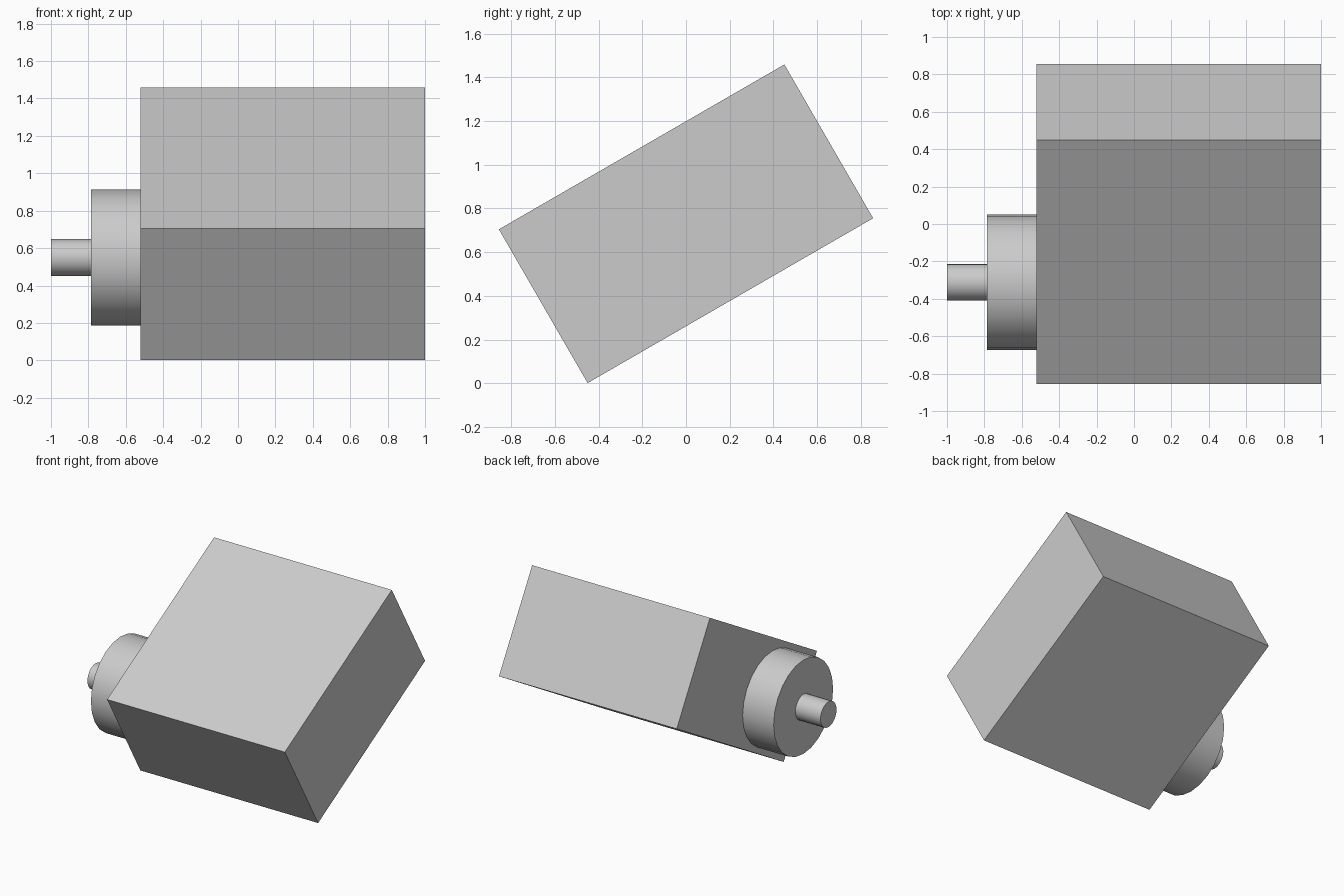
import bpy
from math import radians, pi
from mathutils import Matrix, Vector

cube = bpy.data.objects.get("Cube")
if cube:
    bpy.data.objects.remove(cube, do_unlink=True)

GREY = (0.6, 0.6, 0.6, 1)
grey = bpy.data.materials.new("light grey")
grey.use_nodes = True
grey.diffuse_color = GREY
grey.node_tree.nodes["Principled BSDF"].inputs["Base Color"].default_value = GREY

# The whole assembly is tilted about the x axis
TILT = Matrix.Translation((0, 0, 0.73)) @ Matrix.Rotation(radians(30), 4, 'X')


def finish(obj, name, local):
    obj.name = name
    obj.matrix_world = TILT @ local
    obj.data.materials.append(grey)


def shaft(name, radius, x0, x1):
    """Smooth cylinder along x, set off-centre on the housing's end face."""
    bpy.ops.mesh.primitive_cylinder_add(vertices=24, radius=radius, depth=x1 - x0)
    bpy.ops.object.shade_smooth_by_angle(angle=radians(30))
    place = Matrix.Translation(((x0 + x1) / 2, -0.36, 0))
    finish(bpy.context.object, name, place @ Matrix.Rotation(pi / 2, 4, 'Y'))


# Rectangular gearbox housing
bpy.ops.mesh.primitive_cube_add(size=1)
finish(bpy.context.object, "housing",
       Matrix.Translation((0.24, 0, 0)) @ Matrix.Diagonal(Vector((1.52, 1.508, 0.812, 1))))

# Round boss and the thin output shaft
shaft("boss", 0.363, -0.785, -0.52)
shaft("output_shaft", 0.098, -1.0, -0.785)
